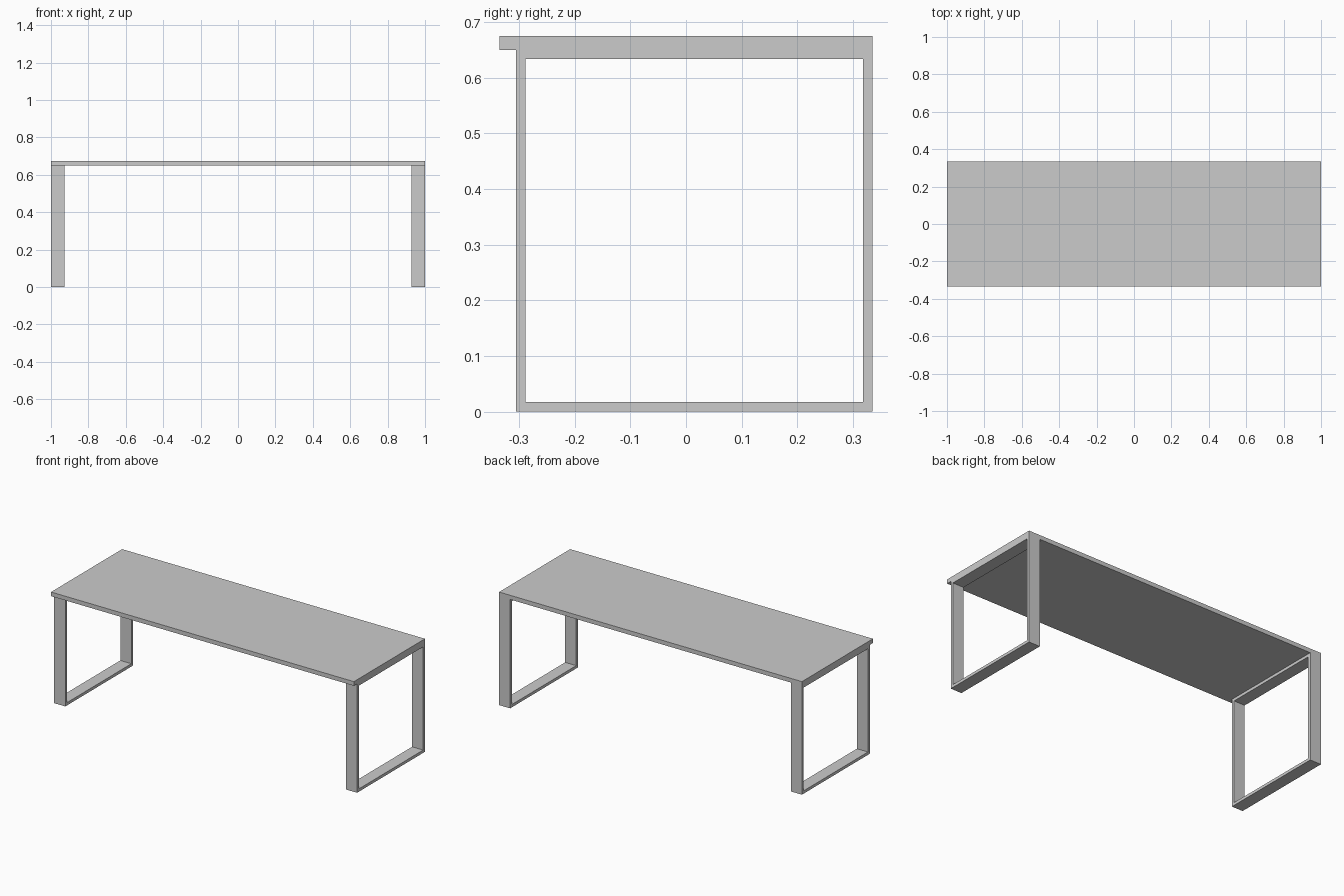
import bpy
import bmesh

if "Cube" in bpy.data.objects:
    bpy.data.objects.remove(bpy.data.objects["Cube"])

HALF_X, HALF_Y = 1.0, 0.335
TOP_Z0, TOP_Z1 = 0.65, 0.675
LEG_W, BAR = 0.073, 0.017
LEG_Y0 = -0.305          # front overhang; the legs are flush at the back


def finish(name, bm):
    bmesh.ops.recalc_face_normals(bm, faces=bm.faces)
    mesh = bpy.data.meshes.new(name)
    bm.to_mesh(mesh)
    bm.free()
    obj = bpy.data.objects.new(name, mesh)
    bpy.context.collection.objects.link(obj)
    return obj


def rectangle(bm, x, y0, y1, z0, z1):
    return [bm.verts.new((x, y, z)) for y, z in ((y0, z0), (y1, z0), (y1, z1), (y0, z1))]


def leg_frame(name, x0, x1):
    """Rectangular loop of flat bar, extruded along x."""
    bm = bmesh.new()
    outer = rectangle(bm, x0, LEG_Y0, HALF_Y, 0, TOP_Z0)
    inner = rectangle(bm, x0, LEG_Y0 + BAR, HALF_Y - BAR, BAR, TOP_Z0 - BAR)
    for i in range(4):
        j = (i + 1) % 4
        bm.faces.new((outer[i], outer[j], inner[j], inner[i]))
    ext = bmesh.ops.extrude_face_region(bm, geom=bm.faces[:], use_keep_orig=True)
    verts = [g for g in ext["geom"] if isinstance(g, bmesh.types.BMVert)]
    bmesh.ops.translate(bm, verts=verts, vec=(x1 - x0, 0, 0))
    return finish(name, bm)


# Table top
bm = bmesh.new()
bmesh.ops.create_cube(bm, size=1)
bmesh.ops.scale(bm, vec=(2 * HALF_X, 2 * HALF_Y, TOP_Z1 - TOP_Z0), verts=bm.verts)
bmesh.ops.translate(bm, vec=(0, 0, (TOP_Z0 + TOP_Z1) / 2), verts=bm.verts)
finish("table_top", bm)

# Leg frames at both ends
leg_frame("left_leg_frame", -HALF_X, -HALF_X + LEG_W)
leg_frame("right_leg_frame", HALF_X - LEG_W, HALF_X)
